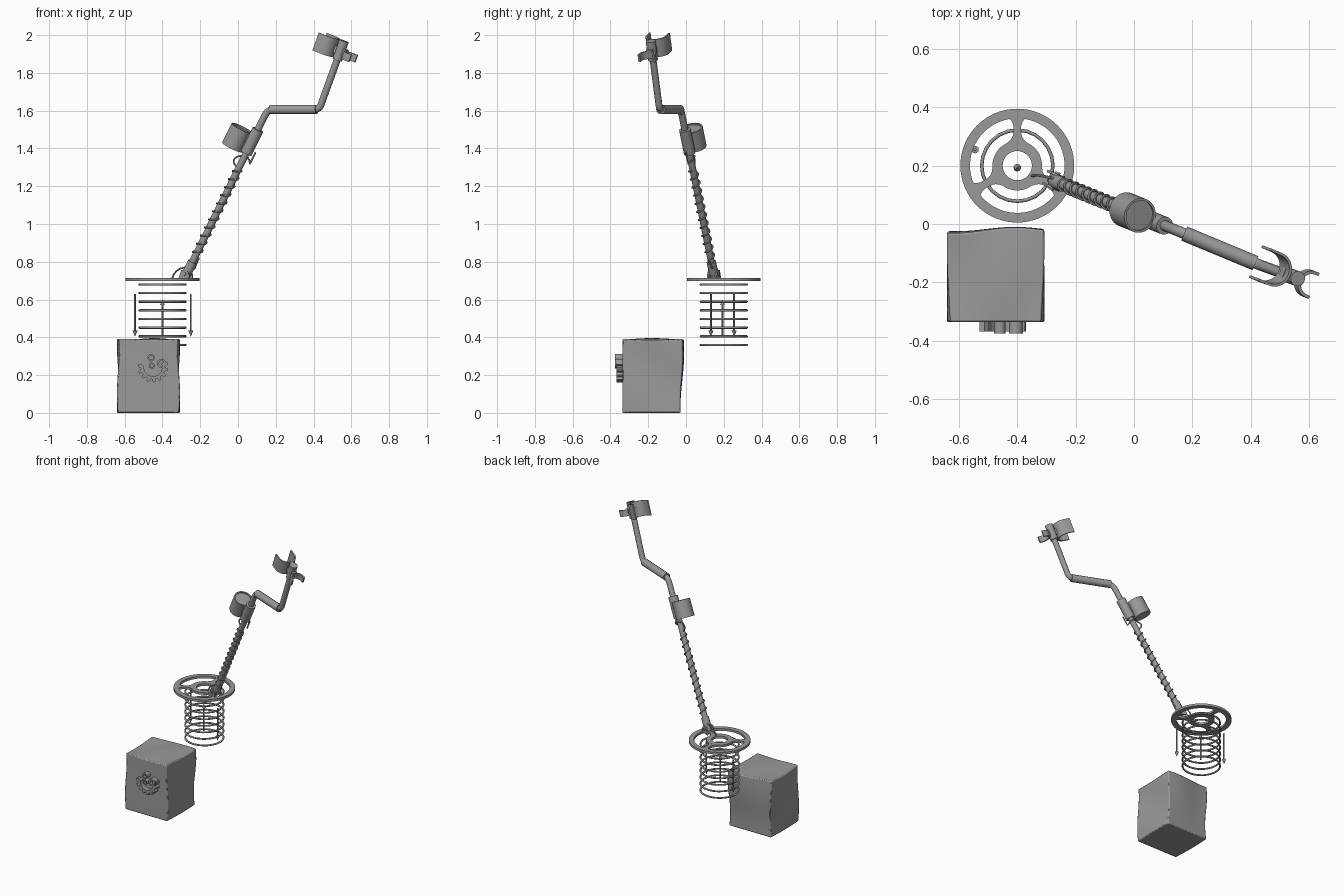
import bpy, bmesh, math
from mathutils import Vector, Matrix

if "Cube" in bpy.data.objects:
    bpy.data.objects.remove(bpy.data.objects["Cube"])

grey = bpy.data.materials.new("mid grey")
grey.diffuse_color = (0.32, 0.32, 0.32, 1)
grey.use_nodes = True
grey.node_tree.nodes["Principled BSDF"].inputs["Base Color"].default_value = grey.diffuse_color
TAU = 2 * math.pi
Z = Vector((0, 0, 1))


def finish(ob, name, angle=35):
    ob.name = name
    ob.data.materials.clear()
    ob.data.materials.append(grey)
    bpy.ops.object.select_all(action='DESELECT')
    bpy.context.view_layer.objects.active = ob
    ob.select_set(True)
    if angle:
        bpy.ops.object.shade_smooth_by_angle(angle=math.radians(angle))
    return ob


def from_bmesh(bm, name, angle=35):
    bmesh.ops.recalc_face_normals(bm, faces=bm.faces)
    me = bpy.data.meshes.new(name)
    bm.to_mesh(me)
    bm.free()
    ob = bpy.data.objects.new(name, me)
    bpy.context.collection.objects.link(ob)
    return finish(ob, name, angle)


def rod(name, a, b, r, r2=None, seg=20):
    """Cylinder or cone between two points."""
    a, b = Vector(a), Vector(b)
    bm = bmesh.new()
    m = Matrix.Translation((a + b) / 2) @ (b - a).to_track_quat('Z', 'Y').to_matrix().to_4x4()
    bmesh.ops.create_cone(bm, cap_ends=True, segments=seg, radius1=r,
                          radius2=r if r2 is None else r2, depth=(b - a).length, matrix=m)
    return from_bmesh(bm, name)


def tube(name, pts, r, res=3):
    """Round tube along a list of points."""
    cu = bpy.data.curves.new(name, 'CURVE')
    cu.dimensions = '3D'
    cu.bevel_depth, cu.bevel_resolution, cu.use_fill_caps = r, res, True
    sp = cu.splines.new('POLY')
    sp.points.add(len(pts) - 1)
    for p, q in zip(sp.points, pts):
        p.co = (*q, 1)
    ob = bpy.data.objects.new(name, cu)
    bpy.context.collection.objects.link(ob)
    bpy.ops.object.select_all(action='DESELECT')
    bpy.context.view_layer.objects.active = ob
    ob.select_set(True)
    bpy.ops.object.convert(target='MESH')
    return finish(bpy.context.view_layer.objects.active, name, 50)


def bend(a, b, c, n=6):
    """Quadratic arc from a to c pulled towards b."""
    a, b, c = Vector(a), Vector(b), Vector(c)
    return [a * (1 - t) ** 2 + b * 2 * t * (1 - t) + c * t * t for t in (i / n for i in range(n + 1))]


def plate(name, outline, depth, origin, u, v, w, angle=35):
    """Extrude a 2D outline, given in u and v, by depth centred along w."""
    bm = bmesh.new()
    f = bm.faces.new([bm.verts.new(origin + u * x + v * y - w * depth / 2) for x, y in outline])
    ext = bmesh.ops.extrude_face_region(bm, geom=[f])
    bmesh.ops.translate(bm, vec=w * depth, verts=[g for g in ext['geom'] if isinstance(g, bmesh.types.BMVert)])
    return from_bmesh(bm, name, angle)


def ring(name, centre, r_out, r_in, h, seg=48, axis=Z):
    """Flat washer with a rectangular section."""
    bm = bmesh.new()
    m = Matrix.Translation(centre) @ axis.to_track_quat('Z', 'Y').to_matrix().to_4x4()
    prof = [(r_out, -h / 2), (r_out, h / 2), (r_in, h / 2), (r_in, -h / 2)]
    rows = [[bm.verts.new(m @ Vector((r * math.cos(TAU * i / seg), r * math.sin(TAU * i / seg), z)))
             for r, z in prof] for i in range(seg)]
    for i in range(seg):
        p, q = rows[i], rows[(i + 1) % seg]
        for k in range(4):
            bm.faces.new((p[k], q[k], q[(k + 1) % 4], p[(k + 1) % 4]))
    return from_bmesh(bm, name)


# Search coil: two flat rings joined by three flared spokes
C = Vector((-0.4, 0.2, 0.705))
X, Y = Vector((1, 0, 0)), Vector((0, 1, 0))
ring("coil_outer_ring", C, 0.195, 0.162, 0.016, 64)
ring("coil_inner_ring", C, 0.085, 0.05, 0.016, 48)
for k, deg in enumerate((90, 210, 330)):
    a = math.radians(deg)
    d = Vector((math.cos(a), math.sin(a), 0))
    side = [(0.078 + 0.09 * t, 0.013 + 0.022 * abs(2 * t - 1) ** 3) for t in (i / 10 for i in range(11))]
    plate(f"coil_spoke_{k}", side + [(x, -y) for x, y in reversed(side)], 0.015, C, d, Z.cross(d), Z)

# Stack of signal rings under the coil
for k in range(8):
    bpy.ops.mesh.primitive_torus_add(location=(C.x, C.y, 0.36 + 0.0457 * k), major_radius=0.122,
                                     minor_radius=0.006, major_segments=24, minor_segments=8)
    finish(bpy.context.object, f"signal_ring_{k}", 50)

# Signal arrows, two down and one up
for k, (x, y, z0, z1) in enumerate(((-0.545, 0.255, 0.63, 0.405), (-0.25, 0.132, 0.63, 0.405),
                                    (-0.4, 0.193, 0.41, 0.6))):
    s = 1 if z1 > z0 else -1
    rod(f"arrow_shaft_{k}", (x, y, z0), (x, y, z1 - s * 0.03), 0.005, seg=10)
    rod(f"arrow_head_{k}", (x, y, z1 - s * 0.03), (x, y, z1), 0.013, 0.0005, seg=12)


# Bent pole
def pole(z):
    return Vector((-0.28 + (z - 0.72) * 0.494, 0.15 - (z - 0.72) * 0.2, z))


A = (pole(1) - pole(0)).normalized()
G0, G1, T = Vector((0.158, -0.027, 1.606)), Vector((0.43, -0.14, 1.606)), Vector((0.56, -0.187, 1.965))
H = (G1 - G0).normalized()
A2 = (T - G1).normalized()
tube("pole", [pole(0.72)] + bend(G0 - A * 0.035, G0, G0 + H * 0.035)
     + bend(G1 - H * 0.03, G1, G1 + A2 * 0.03) + [T], 0.0185)
tube("hand_grip", [G0 + H * 0.015, G1 - H * 0.015], 0.026)

# Hinge on the coil
V = Z.cross(H)
for s in (-1, 1):
    tab = [(-0.03, -0.015), (0.035, -0.015), (0.03, 0.02), (0.012, 0.036), (-0.012, 0.034)]
    plate(f"hinge_tab_{s}", tab, 0.009, pole(0.722) + V * 0.023 * s, H, Z, V)
rod("hinge_pin", pole(0.735) - V * 0.033, pole(0.735) + V * 0.033, 0.009)
rod("pole_foot", pole(0.735), pole(0.80), 0.025)

# Cable wound around the pole, with slack at both ends
N = V.cross(A)
coil_pts = []
for i in range(11 * 14 + 1):
    t = i / 154
    a = TAU * 11 * t
    coil_pts.append(pole(0.82 + 0.47 * t) + (N * math.cos(a) + V * math.sin(a)) * 0.023)
low = bend((-0.35, 0.165, 0.71), (-0.325, 0.175, 0.79), pole(0.775) + N * 0.024 + V * 0.01)
high = bend(coil_pts[-1], pole(1.30) - N * 0.08, pole(1.345) - N * 0.03, 8)
high += bend(high[-1], pole(1.37) + V * 0.05, pole(1.34) + N * 0.045, 8)[1:]
high += [pole(1.40) + N * 0.045]
tube("cable", low + coil_pts + high[1:], 0.0048, 1)

# Control box with a recessed round face, clamped to the pole
rod("pole_collar", pole(1.375), pole(1.50), 0.031, seg=24)
P = (A.cross(V)).normalized()
if P.z < 0:
    P = -P
D = pole(1.415) + P * 0.085
cup = rod("control_box", D - A * 0.055, D + A * 0.052, 0.06, seg=32)
ring("control_box_rim", D + A * 0.054, 0.06, 0.052, 0.012, 32, A)
plate("control_box_bracket", [(-0.035, -0.02), (0.035, -0.02), (0.035, 0.02), (-0.035, 0.02)],
      0.06, pole(1.43) + P * 0.028, A, V, P, 0)


# Arm rest cuffs, one large and one small, facing opposite ways
def cuff(name, centre, d, r, arm, thick, height):
    side = A2.cross(d)
    def arc(q):
        return [(-q * math.cos(a), q * math.sin(a)) for a in
                (math.pi * (-0.5 + i / 16) for i in range(17))]
    out, inn = arc(r), arc(r - thick)
    prof = [(arm, -r)] + out + [(arm, r), (arm, r - thick)] + inn[::-1] + [(arm, -r + thick)]
    plate(name, prof, height, centre, d, side, A2)


U = (H - A2 * H.dot(A2)).normalized()
S = G1 + A2 * ((1.915 - G1.z) / A2.z)
cuff("arm_cuff", S - U * 0.088 + A2 * 0.005, -U, 0.06, 0.04, 0.009, 0.1)
cuff("rear_cuff", S + U * 0.072 - A2 * 0.01, U, 0.048, 0.012, 0.011, 0.042)
rod("cuff_clamp", S - A2 * 0.05, S + A2 * 0.058, 0.026, seg=24)
W = A2.cross(U)
plate("cuff_bridge", [(-0.04, -0.017), (0.036, -0.017), (0.036, 0.017), (-0.04, 0.017)], 0.04, S, U, W, A2, 0)

# Block of ground, slightly uneven on its upper sides
bm = bmesh.new()
bmesh.ops.create_cube(bm, size=1)
bmesh.ops.subdivide_edges(bm, edges=bm.edges[:], cuts=9, use_grid_fill=True)
for v in bm.verts:
    x, y, z = v.co
    t = z + 0.5
    v.co.x = -0.474 + x * (0.322 + 0.012 * math.sin(t * 5.5 + 1.5 + y * 3))
    v.co.y = -0.18 + y * (0.312 + 0.014 * math.sin(t * 5 - 2.2) * (0.4 + y))
    if y > 0.45:
        v.co.y += 0.010 * math.cos(x * 5 - 1) * t
    v.co.z = t * (0.39 + 0.006 * math.sin(x * 6 + 1) * math.cos(y * 4))
bev = from_bmesh(bm, "ground_block", 40)
mod = bev.modifiers.new("soft_edges", 'BEVEL')
mod.width, mod.segments, mod.limit_method, mod.angle_limit = 0.006, 2, 'ANGLE', math.radians(50)

# Broken gear on the front of the block, with three small rings
prof = []
for i in range(9):
    a0 = math.radians(165 + i * 25)
    for da, r in ((0, 0.064), (5, 0.08), (14, 0.08), (19, 0.064)):
        prof.append((r * math.cos(a0 + math.radians(da)), r * math.sin(a0 + math.radians(da))))
inner = [(0.048 * math.cos(math.radians(a)), 0.048 * math.sin(math.radians(a))) for a in range(384, 164, -10)]
plate("broken_gear", prof + inner, 0.036, Vector((-0.45, -0.35, 0.242)), X, Z, -Y, 25)
for k, (x, z, r) in enumerate(((-0.46, 0.292, 0.019), (-0.405, 0.262, 0.024), (-0.456, 0.25, 0.016))):
    ring(f"small_ring_{k}", Vector((x, -0.352, z)), r, r * 0.55, 0.046, 20, Y)
